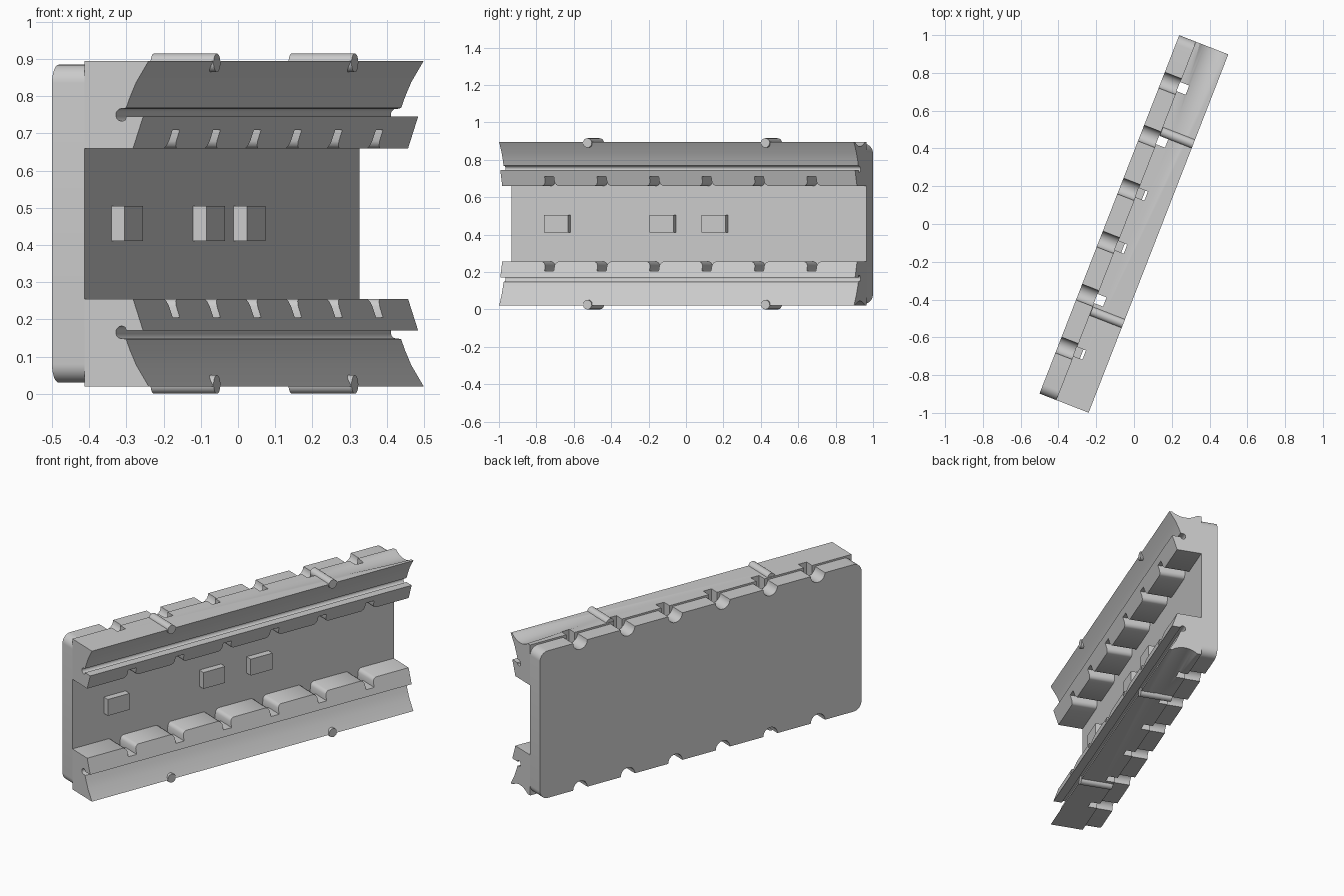
import bpy, bmesh
from math import sin, cos, pi, radians
from mathutils import Matrix, Vector

if "Cube" in bpy.data.objects:
    bpy.data.objects.remove(bpy.data.objects["Cube"])

# Local frame: x = outward from the plate, y = along it, z = height from mid-line
MID = 0.4575
HALF = 1.018            # half length
FACE = -0.046           # front face of the plate
BACK = -0.14
PLACE = Matrix.Translation((0, 0, MID)) @ Matrix.Rotation(radians(-21.3), 4, 'Z')
NOTCHES = [-0.742 + 0.301 * i for i in range(6)]

grey = bpy.data.materials.new("plain_grey")
grey.use_nodes = True
COLOUR = (0.6, 0.6, 0.6, 1)
grey.diffuse_color = COLOUR
grey.node_tree.nodes["Principled BSDF"].inputs["Base Color"].default_value = COLOUR


def add(name, bm):
    bmesh.ops.recalc_face_normals(bm, faces=bm.faces)
    mesh = bpy.data.meshes.new(name)
    bm.to_mesh(mesh)
    bm.free()
    mesh.materials.append(grey)
    ob = bpy.data.objects.new(name, mesh)
    bpy.context.collection.objects.link(ob)
    ob.matrix_world = PLACE
    return ob


def arc(cx, cy, r, start, end, n=8):
    steps = [radians(start + (end - start) * i / n) for i in range(n + 1)]
    return [(cx + r * cos(a), cy + r * sin(a)) for a in steps]


def prism(bm, points, low, high, along):
    """Extrude a closed profile along local x (points are y, z) or y (points are x, z)."""
    def at(p, d):
        return (d, p[0], p[1]) if along == 'x' else (p[0], d, p[1])
    a = [bm.verts.new(at(p, low)) for p in points]
    b = [bm.verts.new(at(p, high)) for p in points]
    bm.faces.new(a)
    bm.faces.new(b[::-1])
    for i in range(len(a)):
        j = (i + 1) % len(a)
        bm.faces.new((a[i], a[j], b[j], b[i]))


def box(bm, x0, x1, y0, y1, z0, z1):
    prism(bm, [(y0, z0), (y1, z0), (y1, z1), (y0, z1)], x0, x1, 'x')


def rod(bm, p, q, r, sides):
    p, q = Vector(p), Vector(q)
    turn = (q - p).to_track_quat('Z', 'Y').to_matrix().to_4x4()
    bmesh.ops.create_cone(bm, cap_ends=True, segments=sides, radius1=r, radius2=r,
                          depth=(q - p).length,
                          matrix=Matrix.Translation((p + q) / 2) @ turn)


def finish(ob, cutters=(), mirror=False):
    """Cut, mirror top to bottom, bake the result and shade it."""
    for c in cutters:
        m = ob.modifiers.new("cut", 'BOOLEAN')
        m.operation, m.solver, m.object = 'DIFFERENCE', 'EXACT', c
        c.hide_render = True
    if mirror:
        m = ob.modifiers.new("mirror", 'MIRROR')
        m.use_axis = (False, False, True)
    bpy.context.view_layer.update()
    baked = ob.evaluated_get(bpy.context.evaluated_depsgraph_get())
    mesh = bpy.data.meshes.new_from_object(baked)
    ob.modifiers.clear()
    ob.data = mesh
    for c in cutters:
        bpy.data.objects.remove(c)
    bpy.ops.object.select_all(action='DESELECT')
    ob.select_set(True)
    bpy.context.view_layer.objects.active = ob
    bpy.ops.object.shade_smooth_by_angle(angle=radians(35))


# Back plate: rounded corners and half-round notches along both long edges
TOP = 0.4275
R = 0.05
edge = arc(-HALF + R, TOP - R, R, 180, 90)
for u in NOTCHES:
    edge += arc(u, TOP, 0.045, 180, 360, 12)
edge += arc(HALF - R, TOP - R, R, 90, 0)
bm = bmesh.new()
prism(bm, edge + [(y, -z) for y, z in reversed(edge)], BACK, FACE, 'x')
finish(add("back_plate", bm))

# Rails: dovetail profile with a round groove and an inner lip
profile = [(FACE, 0.2025), (0.094, 0.2025), (0.123, 0.2875), (0.074, 0.2875)]
profile += arc(0.061, 0.2925, 0.017, 310, 75, 10)
profile += [(0.074, 0.311), (0.085, 0.34), (0.103, 0.38), (0.139, 0.4375), (FACE, 0.4375)]
bm = bmesh.new()
prism(bm, profile, -HALF, HALF, 'y')
rails = add("rails", bm)

# Slots through the rails, next to the plate
bm = bmesh.new()
for u in NOTCHES:
    box(bm, FACE - 0.03, 0.006, u - 0.026, u + 0.026, 0.15, 0.5)
slots = add("slot_cutter", bm)

# Flared notches across the lips
bm = bmesh.new()
side = [(0.046, 0.18), (0.046, 0.2025), (0.034, 0.209), (0.027, 0.222), (0.026, 0.252)]
for u in NOTCHES:
    prism(bm, [(u - w, z) for w, z in side] + [(u + w, z) for w, z in reversed(side)],
          FACE - 0.03, 0.18, 'x')
lips = add("lip_cutter", bm)

# Shallow hollow that deepens toward one end of each rail
bm = bmesh.new()
rod(bm, (0.05, 0.5, TOP + 0.13), (0.05, 1.06, TOP + 0.104), 0.12, 64)
hollow = add("hollow_cutter", bm)
finish(rails, (slots, lips, hollow), mirror=True)

# Cross rods on the outer faces of the rails
bm = bmesh.new()
for u in (-0.512, 0.509):
    rod(bm, (FACE + 0.003, u, 0.4325), (0.139, u, 0.4325), 0.025, 24)
finish(add("cross_rods", bm), mirror=True)

# Small raised blocks on the plate between the rails
bm = bmesh.new()
for u in (-0.75, -0.145, 0.155):
    box(bm, FACE - 0.005, -0.008, u - 0.069, u + 0.069, -0.047, 0.048)
finish(add("raised_blocks", bm))
